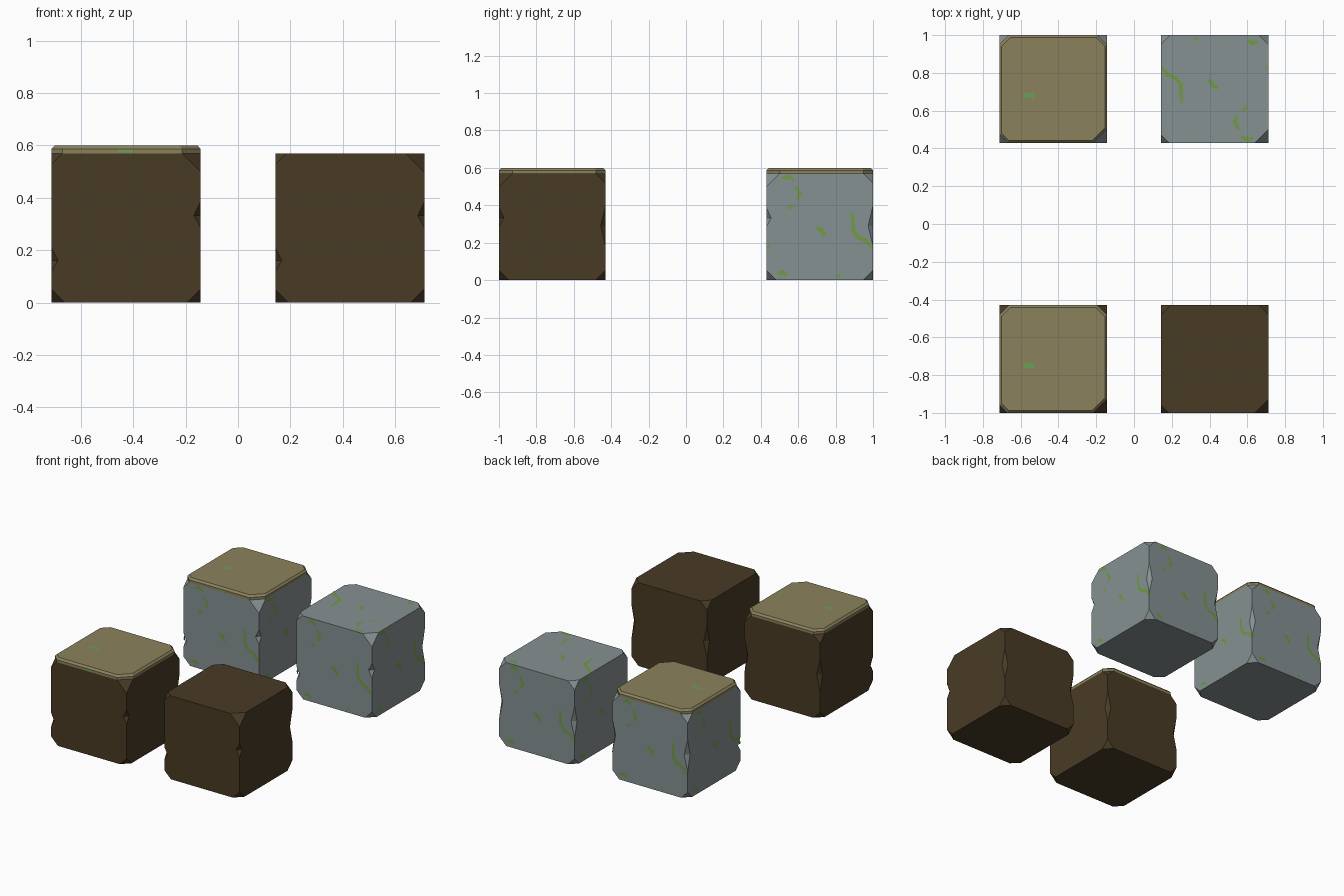
import bpy, bmesh
from mathutils import Vector

if "Cube" in bpy.data.objects:
    bpy.data.objects.remove(bpy.data.objects["Cube"])

H = 0.57            # block height
R = H / 2           # block half width
CX, CY = 0.4275, 0.715


def material(name, rgb):
    m = bpy.data.materials.new(name)
    m.diffuse_color = (*rgb, 1)
    m.use_nodes = True
    m.node_tree.nodes["Principled BSDF"].inputs["Base Color"].default_value = m.diffuse_color
    return m


BROWN = material("dark_soil", (0.066, 0.043, 0.018))
GREY = material("grey_stone", (0.240, 0.282, 0.290))
TAN = material("tan_slab", (0.258, 0.222, 0.107))
MOSS = material("moss_green", (0.165, 0.325, 0.058))
SPOT = material("spot_green", (0.150, 0.345, 0.098))

# Corners run front left, front right, back right, back left
CORNERS = [Vector(c) * R for c in ((-1, -1, 0), (1, -1, 0), (1, 1, 0), (-1, 1, 0))]
DIRS = [Vector(d) for d in ((1, 0, 0), (0, 1, 0), (-1, 0, 0), (0, -1, 0))]
TOP_CUT = [0.042, 0.072, 0.052, 0.05]
LOW_CUT = [0.05, 0.052, 0.052, 0.05]
# Edge nicks: lower z, middle z, upper z, depth
NICKS = [(0.12, 0.16, 0.21, 0.025), (0.285, 0.333, 0.385, 0.026),
         (0.18, 0.29, 0.40, 0.026), (0.19, 0.30, 0.41, 0.026)]
UP = Vector((0, 0, 1))


def make_object(name, polys, mat, loc):
    bm = bmesh.new()
    for p in polys:
        bm.faces.new([bm.verts.new(v) for v in p])
    bmesh.ops.remove_doubles(bm, verts=bm.verts, dist=1e-5)
    bmesh.ops.recalc_face_normals(bm, faces=bm.faces)
    me = bpy.data.meshes.new(name)
    bm.to_mesh(me)
    bm.free()
    me.materials.append(mat)
    ob = bpy.data.objects.new(name, me)
    ob.location = loc
    bpy.context.collection.objects.link(ob)
    return ob


def edge_points(i, d):
    """Points up the vertical edge at corner i, lying on the side in direction d."""
    c, t, b = CORNERS[i], TOP_CUT[i], LOW_CUT[i]
    z1, zc, z2, w = NICKS[i]
    return [c + d * b, c + UP * b, c + UP * z1, c + d * w + UP * zc,
            c + UP * z2, c + UP * (H - t), c + d * t + UP * H]


def ring(cuts, half, z):
    """Square outline with cut corners."""
    pts = []
    for i in range(4):
        c = CORNERS[i] * (half / R) + UP * z
        pts += [c - DIRS[i - 1] * cuts[i], c + DIRS[i] * cuts[i]]
    return pts


def block(name, mat, loc):
    polys = [ring(LOW_CUT, R, 0), ring(TOP_CUT, R, H)]
    for i in range(4):
        j = (i + 1) % 4
        polys.append(edge_points(j, -DIRS[i]) + edge_points(i, DIRS[i])[::-1])
        # chipped corners and the two facets of the edge nick
        a, b = edge_points(i, DIRS[i]), edge_points(i, -DIRS[i - 1])
        polys += [[a[0], a[1], b[0]], [a[5], a[6], b[6]],
                  [a[2], a[3], b[3]], [a[4], a[3], b[3]]]
    return make_object(name, polys, mat, loc)


def slab(name, loc):
    # bevelled cap following the block's top outline
    rings = [ring(TOP_CUT, R, H), ring(TOP_CUT, R, 0.587),
             ring([c - 0.005 for c in TOP_CUT], R - 0.012, 0.6)]
    polys = [rings[0], rings[2]]
    for lo, hi in zip(rings, rings[1:]):
        for k in range(8):
            n = (k + 1) % 8
            polys.append([lo[k], lo[n], hi[n], hi[k]])
    return make_object(name, polys, TAN, loc)


# Moss strokes in face coordinates: points and half width
STROKES = [
    ([(0.085, 0.545), (0.12, 0.553), (0.145, 0.535)], 0.012),
    ([(0.115, 0.38), (0.14, 0.40)], 0.012),
    ([(0.155, 0.50), (0.18, 0.46), (0.165, 0.43)], 0.011),
    ([(0.265, 0.28), (0.29, 0.27), (0.315, 0.235)], 0.013),
    ([(0.46, 0.36), (0.465, 0.26), (0.495, 0.225), (0.535, 0.21), (0.565, 0.17)], 0.011),
    ([(0.06, 0.035), (0.085, 0.045), (0.11, 0.025)], 0.013),
    ([(0.375, 0.015), (0.395, 0.03)], 0.009),
    ([(0.006, 0.165), (0.012, 0.19)], 0.006),
]


def stroke(pts, w, origin, u, v):
    """Tapered flat strip along pts, as quads on the plane (origin, u, v)."""
    left, right = [], []
    for k, p in enumerate(pts):
        a, b = Vector(pts[max(k - 1, 0)]), Vector(pts[min(k + 1, len(pts) - 1)])
        d = (b - a).normalized()
        n = Vector((-d.y, d.x)) * w * (0.7 if k in (0, len(pts) - 1) else 1)
        for side, q in ((left, Vector(p) + n), (right, Vector(p) - n)):
            side.append(origin + u * min(max(q.x, 0.001), H) + v * min(max(q.y, 0.001), H))
    return [[left[k], right[k], right[k + 1], left[k + 1]] for k in range(len(pts) - 1)]


def orient(ob, sign_of):
    """Flip plate faces so that they look away from the block."""
    for p in ob.data.polygons:
        if p.normal.dot(sign_of(p.center)) < 0:
            p.flip()


def moss(name, loc):
    polys = []
    for i in range(4):
        out = DIRS[i].cross(UP)
        for pts, w in STROKES:
            polys += stroke(pts, w, CORNERS[i] + out * 0.0015, DIRS[i], UP)
    # the top carries the same pattern turned half round
    top = CORNERS[2] + UP * (H + 0.0015)
    for pts, w in STROKES:
        polys += stroke(pts, w, top, DIRS[2], DIRS[3])
    orient(make_object(name, polys, MOSS, loc), lambda c: c - UP * R)


def slab_spots(name, loc, dy):
    # one small patch on top and one on the front rim
    polys = []
    x, y, z = -0.13, dy, 0.6012
    polys.append([Vector((x + a, y + b, z)) for a, b in
                  ((-0.03, -0.012), (0.025, -0.015), (0.033, 0.0), (0.02, 0.016), (-0.025, 0.014))])
    polys.append([Vector((a, -R - 0.0012, b)) for a, b in
                  ((-0.03, 0.573), (0.025, 0.573), (0.025, 0.585), (-0.03, 0.586))])
    orient(make_object(name, polys, SPOT, loc), lambda c: c - UP * R)


# Front pair: soil blocks; back pair: mossy stone blocks; left ones are capped
for row, y, mat in (("soil", -CY, BROWN), ("stone", CY, GREY)):
    for side, x in (("capped", -CX), ("plain", CX)):
        loc = (x, y, 0)
        block(f"{side}_{row}_block", mat, loc)
        if mat is GREY:
            moss(f"{side}_{row}_moss", loc)
        if side == "capped":
            slab(f"{row}_cap_slab", loc)
            slab_spots(f"{row}_cap_spots", loc, -0.035)
